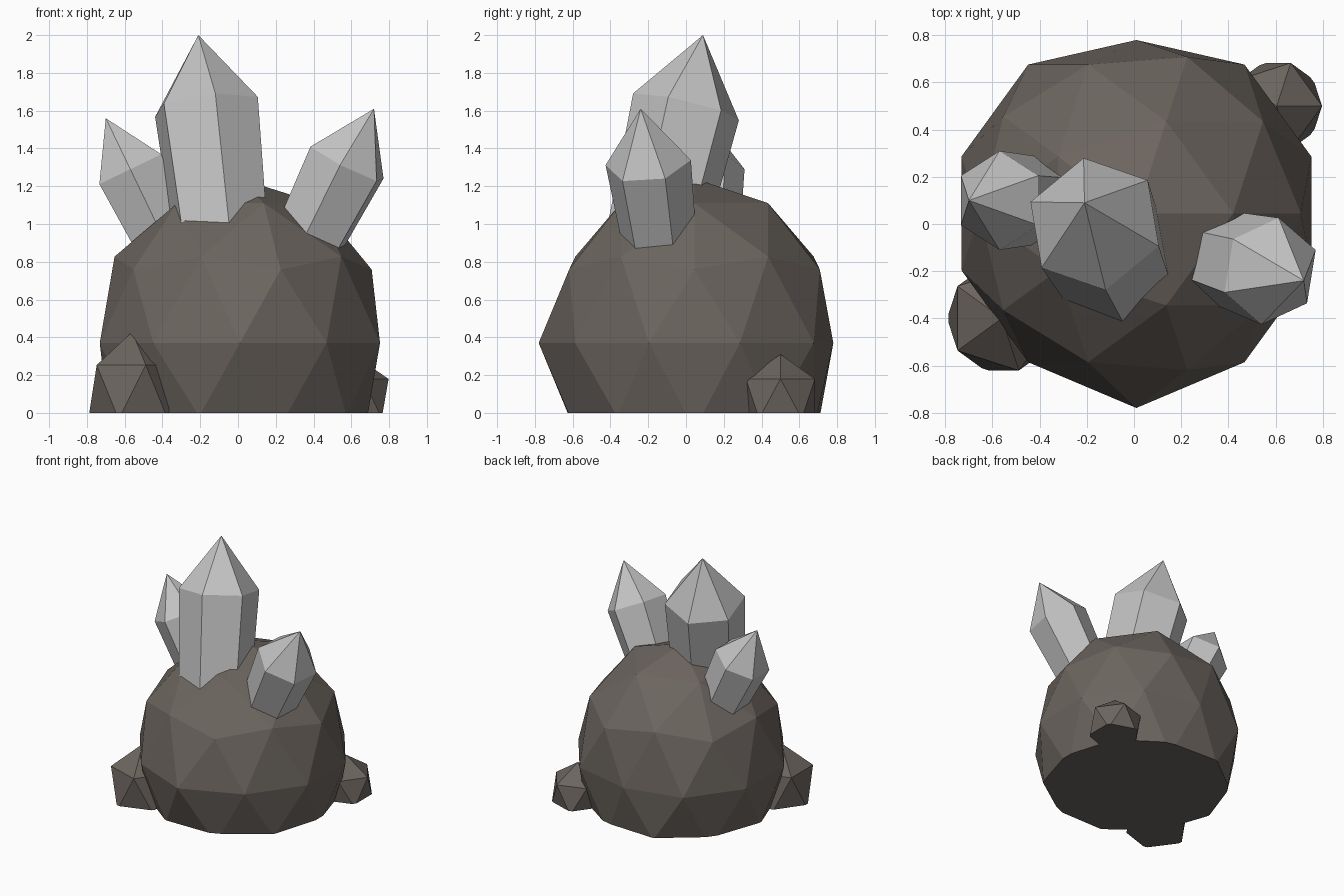
import bpy
import bmesh
import math
from mathutils import Matrix, Vector

cube = bpy.data.objects.get("Cube")
if cube:
    bpy.data.objects.remove(cube, do_unlink=True)


def material(name, colour):
    mat = bpy.data.materials.new(name)
    mat.use_nodes = True
    mat.diffuse_color = (*colour, 1)
    mat.node_tree.nodes["Principled BSDF"].inputs["Base Color"].default_value = (*colour, 1)
    return mat


ROCK = material("brown_grey_rock", (0.15, 0.13, 0.115))
CRYSTAL = material("pale_grey_crystal", (0.55, 0.55, 0.55))


def finish(name, bm, mat):
    bmesh.ops.recalc_face_normals(bm, faces=bm.faces)
    mesh = bpy.data.meshes.new(name)
    bm.to_mesh(mesh)
    bm.free()
    mesh.materials.append(mat)
    obj = bpy.data.objects.new(name, mesh)
    bpy.context.collection.objects.link(obj)
    return obj


def stone(name, centre, width, height, detail, tweak=None):
    """Faceted icosphere, sliced flat at the ground."""
    bm = bmesh.new()
    bmesh.ops.create_icosphere(bm, subdivisions=detail, radius=1)
    for v in bm.verts:
        unit = v.co.copy()
        v.co = Vector(centre) + Vector((unit.x * width, unit.y * width, unit.z * height))
        if tweak:
            tweak(v, unit)
    cut = bmesh.ops.bisect_plane(bm, geom=bm.verts[:] + bm.edges[:] + bm.faces[:],
                                 plane_co=(0, 0, 0), plane_no=(0, 0, -1), clear_outer=True)
    rim = [e for e in cut["geom_cut"] if isinstance(e, bmesh.types.BMEdge)]
    bmesh.ops.contextual_create(bm, geom=rim)
    return finish(name, bm, ROCK)


def crystal(name, tip, shoulder, corner, length, taper):
    """Six-sided shaft with a pointed cap; corner is one point of the shoulder ring."""
    tip, shoulder = Vector(tip), Vector(shoulder)
    axis = (tip - shoulder).normalized()
    arm = Vector(corner) - shoulder
    size = arm.length
    arm = (arm - axis * arm.dot(axis)).normalized() * size
    bm = bmesh.new()
    top, base = [], []
    for i in range(6):
        spoke = Matrix.Rotation(i * math.tau / 6, 3, axis) @ arm
        top.append(bm.verts.new(shoulder + spoke))
        base.append(bm.verts.new(shoulder - axis * length + spoke * taper))
    point = bm.verts.new(tip)
    for i in range(6):
        j = (i + 1) % 6
        bm.faces.new((base[i], base[j], top[j], top[i]))
        bm.faces.new((top[i], top[j], point))
    bm.faces.new(base[::-1])
    return finish(name, bm, CRYSTAL)


def boulder_tweak(v, unit):
    # Pull the front and back corners of the widest ring into place
    if abs(unit.x) < 0.01 and abs(unit.z) < 0.01:
        v.co.y = math.copysign(0.78, unit.y)


# Boulder and the two small stones at its foot
stone("boulder", (0.01, 0.045, 0.37), 0.78, 0.87, 2, boulder_tweak)
stone("front_stone", (-0.56, -0.40, 0.11), 0.26, 0.32, 1)
stone("back_stone", (0.605, 0.50, 0.075), 0.215, 0.235, 1)

# Crystals growing from the top
crystal("tall_crystal", (-0.21, 0.09, 2.0), (-0.167, 0, 1.62), (-0.12, -0.28, 1.69), 0.85, 0.88)
crystal("left_crystal", (0.72, -0.24, 1.61), (0.577, -0.20, 1.325), (0.77, -0.11, 1.24), 0.55, 0.85)
crystal("right_crystal", (-0.70, 0.10, 1.56), (-0.57, 0.10, 1.29), (-0.57, 0.31, 1.29), 0.5, 0.85)
